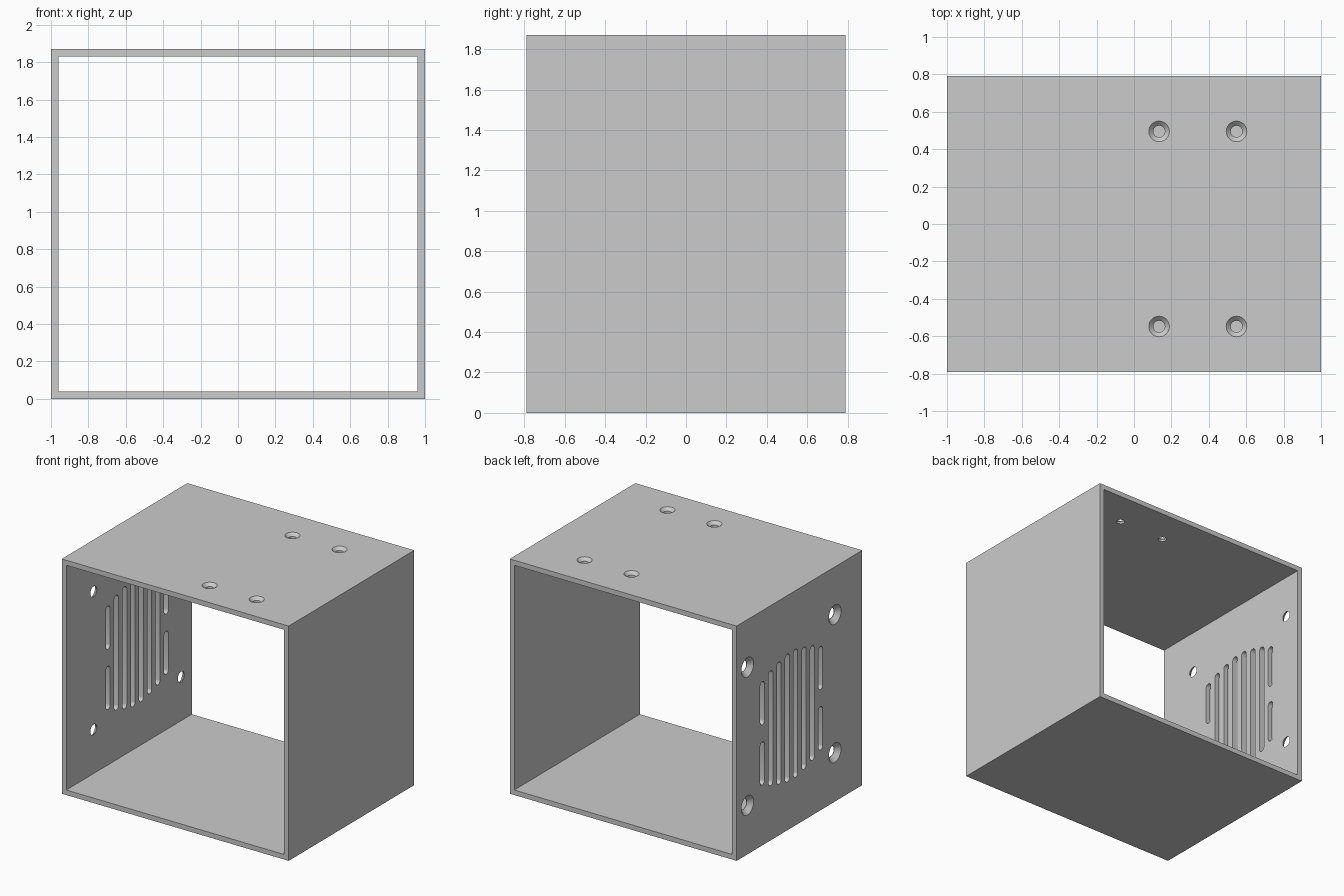
import bpy, bmesh, math
from mathutils import Matrix, Vector

if "Cube" in bpy.data.objects:
    bpy.data.objects.remove(bpy.data.objects["Cube"])

W, D, H, T = 1.0, 0.79, 1.87, 0.04   # half width, half depth, height, wall

# Open-ended box tube: outer and inner rectangles swept along y
bm = bmesh.new()
rings = []
for y in (-D, D):
    for i in (0, T):
        rings.append([bm.verts.new((x, y, z)) for x, z in
                      ((-W + i, i), (W - i, i), (W - i, H - i), (-W + i, H - i))])
fo, fi, bo, bi = rings
for a, b in ((fo, fi), (fi, bi), (bi, bo), (bo, fo)):
    for k in range(4):
        n = (k + 1) % 4
        bm.faces.new((a[k], a[n], b[n], b[k]))
bmesh.ops.recalc_face_normals(bm, faces=bm.faces)
mesh = bpy.data.meshes.new("housing")
bm.to_mesh(mesh)
bm.free()
housing = bpy.data.objects.new("housing", mesh)
bpy.context.collection.objects.link(housing)

cut = bmesh.new()


def loft(loops):
    """Closed solid through a list of equal-length point loops."""
    vs = [[cut.verts.new(p) for p in lp] for lp in loops]
    n = len(vs[0])
    cut.faces.new(vs[0])
    cut.faces.new(vs[-1])
    for a, b in zip(vs, vs[1:]):
        for k in range(n):
            cut.faces.new((a[k], a[(k + 1) % n], b[(k + 1) % n], b[k]))


def countersunk(matrix, r_out, r_in, seg=40):
    """Hole along local -z, with its mouth on the local z = 0 plane."""
    e = 0.01
    prof = ((r_out + e, e), (r_in, r_in - r_out), (r_in, -T - e))
    loft([[matrix @ Vector((r * math.cos(2 * math.pi * k / seg),
                            r * math.sin(2 * math.pi * k / seg), z))
           for k in range(seg)] for r, z in prof])


def slot(y, z0, z1, r=0.027, seg=8):
    """Round-ended vertical slot through the left wall."""
    pts = [(y + r * math.cos(math.pi * k / seg), z1 - r + r * math.sin(math.pi * k / seg))
           for k in range(seg + 1)]
    pts += [(y - r * math.cos(math.pi * k / seg), z0 + r - r * math.sin(math.pi * k / seg))
            for k in range(seg + 1)]
    loft([[(x, a, b) for a, b in pts] for x in (-W - 0.01, -W + T + 0.01)])


# Screw holes in the top
for x in (0.134, 0.548):
    for y in (-0.548, 0.495):
        countersunk(Matrix.Translation((x, y, H)), 0.055, 0.031)

# Fan screw holes in the left wall
FY = 0.104
for y in (FY - 0.55, FY + 0.55):
    for z in (0.39, 1.49):
        countersunk(Matrix.Translation((-W, y, z)) @ Matrix.Rotation(-math.pi / 2, 4, 'Y'),
                    0.077, 0.041)

# Fan grille slots, the outermost pair split in two
CZ = 0.893
for k, h in enumerate((0.51, 0.487, 0.457, 0.412)):
    for s in (-1, 1):
        y = FY - 0.003 + s * (k + 0.5) * 0.1047
        if k < 3:
            slot(y, CZ - h, CZ + h)
        else:
            slot(y, CZ + 0.068, CZ + h)
            slot(y, CZ - h, CZ - 0.068)

bmesh.ops.recalc_face_normals(cut, faces=cut.faces)
cmesh = bpy.data.meshes.new("hole_cutter")
cut.to_mesh(cmesh)
cut.free()
cutter = bpy.data.objects.new("hole_cutter", cmesh)
bpy.context.collection.objects.link(cutter)
cutter.hide_render = True

# Cut the holes and drop the cutter
mod = housing.modifiers.new("holes", 'BOOLEAN')
mod.operation = 'DIFFERENCE'
mod.solver = 'EXACT'
mod.object = cutter
bpy.context.view_layer.objects.active = housing
housing.select_set(True)
bpy.ops.object.modifier_apply(modifier=mod.name)
bpy.data.objects.remove(cutter)
bpy.ops.object.shade_smooth_by_angle(angle=math.radians(30))
